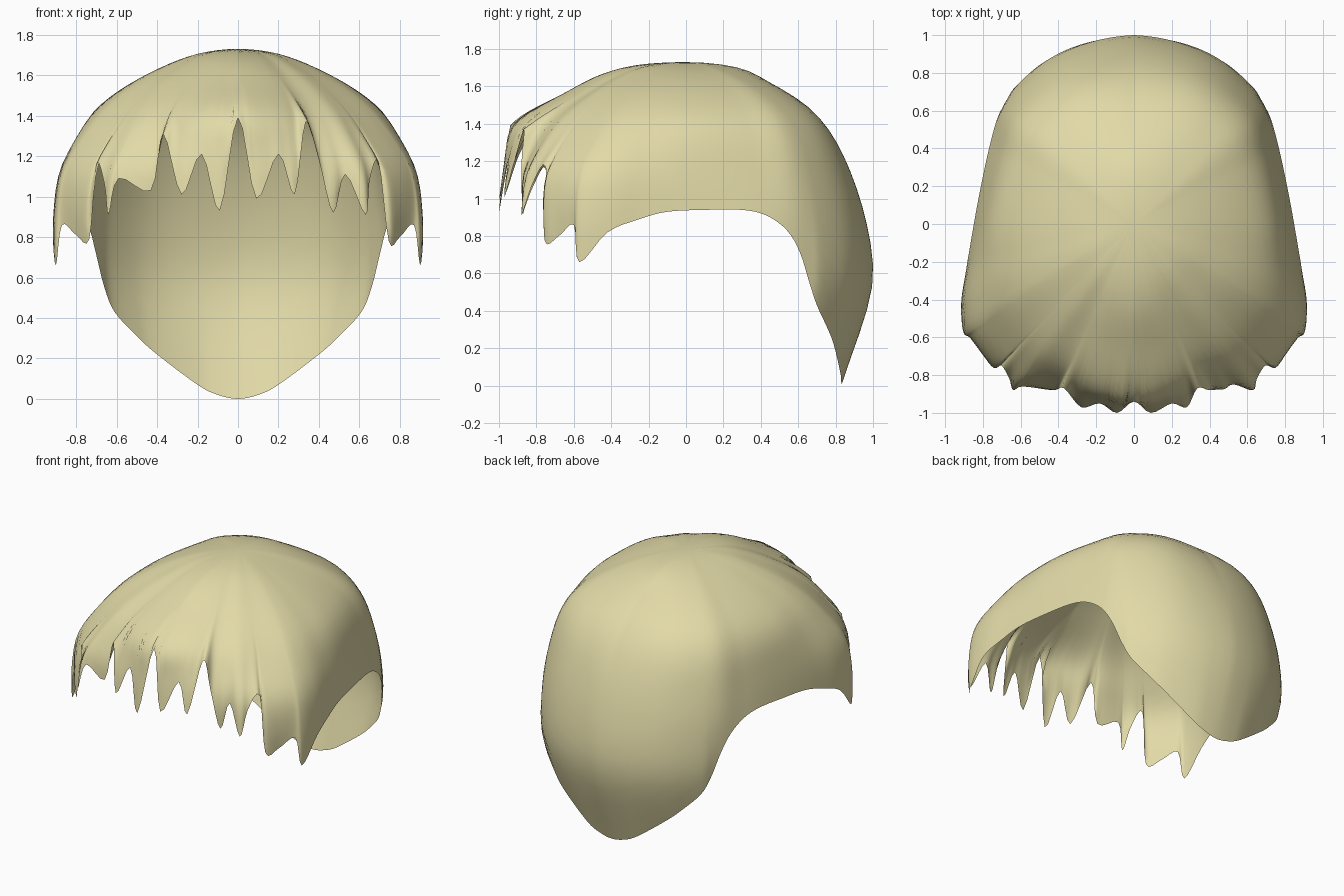
import bpy, bmesh, math
from mathutils import Vector

if "Cube" in bpy.data.objects:
    bpy.data.objects.remove(bpy.data.objects["Cube"])

TOP = 1.73
RINGS = 24
STEPS = 4


def curve(table, x):
    """Smooth interpolation through (x, value) pairs."""
    n = len(table)
    x = min(max(x, table[0][0]), table[-1][0])
    i = 0
    while i < n - 2 and x > table[i + 1][0]:
        i += 1

    def slope(k):
        a, b = table[max(k - 1, 0)], table[min(k + 1, n - 1)]
        return (b[1] - a[1]) / (b[0] - a[0])
    (x0, y0), (x1, y1) = table[i], table[i + 1]
    h = x1 - x0
    t = (x - x0) / h
    return (y0 * (1 + 2 * t) * (1 - t) ** 2 + h * slope(i) * t * (1 - t) ** 2
            + y1 * t * t * (3 - 2 * t) + h * slope(i + 1) * t * t * (t - 1))


def profile(points):
    """(fraction of plan radius, z) -> table over sqrt of depth below the crown."""
    return [(0, 0)] + [(math.sqrt(TOP - z), f) for f, z in points]


# Dome profiles every 45 degrees from front centre to back centre
profiles = [profile(p) for p in (
    [(.22, 1.72), (.43, 1.675), (.66, 1.565), (.94, 1.40), (.98, 1.2), (1, .9), (1, .6)],
    [(.23, 1.705), (.40, 1.64), (.54, 1.565), (.72, 1.43), (.84, 1.30), (.96, 1.13), (1, .9), (1, .6)],
    [(.24, 1.70), (.46, 1.63), (.78, 1.46), (.885, 1.34), (.955, 1.13), (.99, .93), (1, .8), (1, .6)],
    [(.25, 1.698), (.42, 1.645), (.60, 1.565), (.76, 1.46), (.86, 1.33), (.94, 1.1),
     (.99, .85), (1, .58), (.95, .36), (.83, 0)],
    [(.28, 1.70), (.45, 1.62), (.65, 1.49), (.78, 1.34), (.90, 1.09),
     (.98, .8), (1, .58), (.96, .38), (.83, 0)])]

# Plan outline, front centre to back centre
plan = [(0, -.985), (.3, -.97), (.45, -.91), (.63, -.88), (.76, -.77), (.9, -.58), (.92, -.45),
        (.89, -.2), (.857, 0), (.818, .2), (.772, .4), (.715, .61), (.6, .75),
        (.4, .9), (.2, .97), (0, 1)]
radius = [(math.atan2(x, -y), math.hypot(x, y)) for x, y in plan]


def dome(angle, w):
    around = [(i * math.pi / 4, curve(p, w)) for i, p in enumerate(profiles)]
    return curve(radius, angle) * curve(around, angle)


# Rim: jagged fringe (each side differs), then the mirrored ear and nape line
fringe_right = [(.09, -1, .99), (.2, -.95, 1.21), (.28, -.97, 1.01), (.335, -.87, 1.37),
                (.40, -.88, 1.18), (.47, -.87, .92), (.53, -.85, 1.11), (.63, -.88, .91),
                (.65, -.82, 1.08), (.695, -.75, 1.17), (.745, -.757, .78),
                (.80, -.68, .80), (.87, -.6, .86)]
fringe_left = [(-.09, -1, .93), (-.18, -.95, 1.21), (-.28, -.97, 1.01), (-.37, -.87, 1.31),
               (-.43, -.88, 1.03), (-.59, -.86, 1.09), (-.64, -.88, .91),
               (-.66, -.82, 1.06), (-.70, -.75, 1.16), (-.735, -.757, .79),
               (-.80, -.68, .81), (-.87, -.6, .86)]
nape = [(.9, -.57, .66), (.915, -.42, .82), (.89, -.25, .89), (.865, -.1, .93), (.83, .1, .94),
        (.79, .3, .94), (.76, .43, .91), (.73, .54, .83), (.70, .61, .71), (.66, .66, .55),
        (.61, .70, .43), (.5, .755, .31), (.4, .79, .22), (.2, .825, .07), (.1, .83, .02)]
rim = ([(0, -.94, 1.39)] + fringe_right + nape + [(0, .83, 0)]
       + [(-x, y, z) for x, y, z in reversed(nape)] + fringe_left[::-1])
rim = [Vector(p) for p in rim]

# Closed spline through the rim points
samples = []
for i in range(len(rim)):
    a, b, c, d = (rim[(i + k) % len(rim)] for k in (-1, 0, 1, 2))
    for j in range(STEPS):
        t = j / STEPS
        p = (b * 2 + (c - a) * t + (a * 2 - b * 5 + c * 4 - d) * t ** 2
             + (b * 3 - a - c * 3 + d) * t ** 3) / 2
        p.z = max(p.z, 0)
        samples.append(p)

# Hair shell: spokes run from the crown over the dome to the rim
bm = bmesh.new()
crown = bm.verts.new((0, 0, TOP))
spokes = []
for p in samples:
    angle = math.atan2(abs(p.x), -p.y)
    length = math.hypot(p.x, p.y)
    w_end = math.sqrt(TOP - p.z)
    offset = length - dome(angle, w_end)
    spoke = []
    for k in range(1, RINGS + 1):
        t = k / RINGS
        r = dome(angle, w_end * t) + offset * t ** 8
        spoke.append(bm.verts.new((p.x / length * r, p.y / length * r, TOP - (w_end * t) ** 2)))
    spokes.append(spoke)
for i, s in enumerate(spokes):
    n = spokes[(i + 1) % len(spokes)]
    bm.faces.new((crown, s[0], n[0]))
    for k in range(RINGS - 1):
        bm.faces.new((s[k], s[k + 1], n[k + 1], n[k]))
for f in bm.faces:
    f.smooth = True
mesh = bpy.data.meshes.new("hair_shell")
bm.to_mesh(mesh)
bm.free()
hair = bpy.data.objects.new("hair_shell", mesh)
bpy.context.collection.objects.link(hair)

mat = bpy.data.materials.new("blond")
mat.diffuse_color = (.76, .70, .39, 1)
mat.use_nodes = True
mat.node_tree.nodes["Principled BSDF"].inputs["Base Color"].default_value = mat.diffuse_color
mesh.materials.append(mat)
